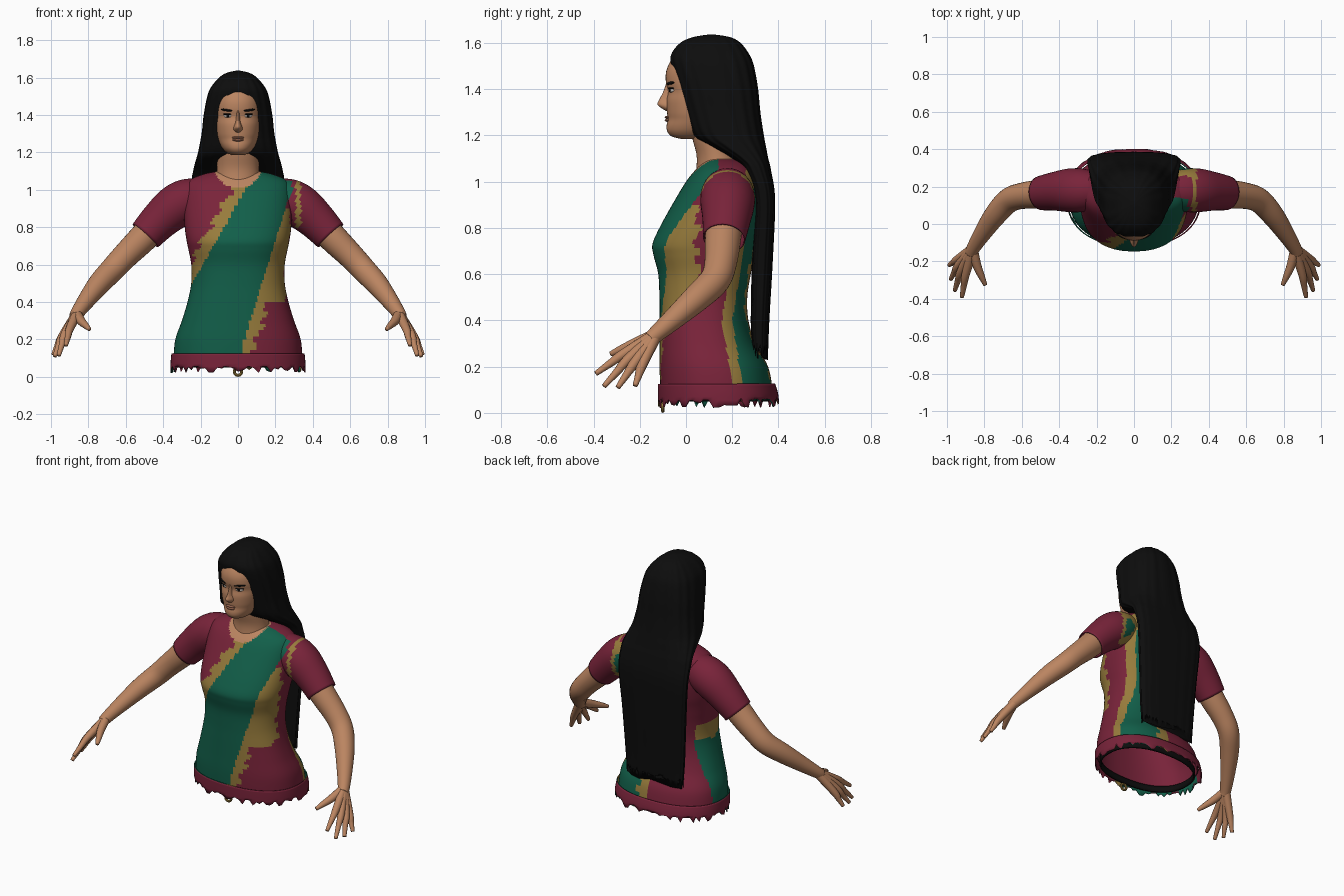
import bpy, bmesh, math, random
from mathutils import Vector

random.seed(4)
if "Cube" in bpy.data.objects:
    bpy.data.objects.remove(bpy.data.objects["Cube"])


def material(name, r, g, b):
    m = bpy.data.materials.new(name)
    m.use_nodes = True
    m.diffuse_color = (r, g, b, 1)
    bsdf = m.node_tree.nodes["Principled BSDF"]
    bsdf.inputs["Base Color"].default_value = (r, g, b, 1)
    bsdf.inputs["Roughness"].default_value = 0.8
    return m


SKIN = material("skin", .5, .235, .12)
HAIR = material("black hair", .004, .004, .004)
MAROON = material("maroon cloth", .19, .017, .042)
GREEN = material("green cloth", .006, .115, .068)
GOLD = material("gold trim", .31, .2, .045)
LIP = material("lip", .36, .15, .09)
WHITE = material("eye white", .6, .55, .5)
CLOTH = [SKIN, GREEN, GOLD, MAROON]      # maroon last, so linings become maroon


def smooth_path(keys, sub):
    """Catmull-Rom interpolation of tuples of numbers."""
    out = []
    for i in range(len(keys) - 1):
        a, b, c, d = (keys[max(0, min(len(keys) - 1, i + k))] for k in (-1, 0, 1, 2))
        for s in range(sub):
            t = s / sub
            out.append([q + t * (r - p) / 2 + t * t * (2 * p - 5 * q + 4 * r - s4) / 2
                        + t ** 3 * (3 * q - p - 3 * r + s4) / 2
                        for p, q, r, s4 in zip(a, b, c, d)])
    return out + [list(keys[-1])]


def finish(name, bm, mats, paint=None):
    bmesh.ops.recalc_face_normals(bm, faces=bm.faces)
    for f in bm.faces:
        f.smooth = True
        if paint:
            f.material_index = paint(f.calc_center_median())
    me = bpy.data.meshes.new(name)
    bm.to_mesh(me)
    bm.free()
    for m in mats:
        me.materials.append(m)
    ob = bpy.data.objects.new(name, me)
    bpy.context.collection.objects.link(ob)
    return ob


def bridge(name, rings, mats, paint=None, caps=(True, True)):
    bm = bmesh.new()
    vs = [[bm.verts.new(p) for p in ring] for ring in rings]
    n = len(vs[0])
    for a, b in zip(vs, vs[1:]):
        for i in range(n):
            bm.faces.new((a[i], a[(i + 1) % n], b[(i + 1) % n], b[i]))
    for end, on in zip((vs[0], vs[-1]), caps):
        if on:
            bm.faces.new(end)
    return finish(name, bm, mats, paint)


def loft(name, keys, mats, n=48, sub=4, power=2.3, jag=0, ripple=0, paint=None, caps=(True, True)):
    """Stack of rounded rings; each key is height, half width, front y, back y."""
    rings = []
    for z, hw, yf, yb in smooth_path(keys, sub):
        ring = []
        for i in range(n):
            a = 2 * math.pi * i / n
            c, s = math.cos(a), math.sin(a)
            k = 1 + ripple * math.sin(17 * a)
            ring.append(Vector((k * hw * math.copysign(abs(c) ** (2 / power), c),
                                (yf + yb) / 2 + k * (yb - yf) / 2 * math.copysign(abs(s) ** (2 / power), s), z)))
        rings.append(ring)
    for p in rings[0]:
        p.z += random.uniform(-jag, jag)
    return bridge(name, rings, mats, paint, caps)


def tube(name, keys, mats, side=1, n=20, sub=5, paint=None, caps=(True, True)):
    """Round limb through points with radii, mirrored by side."""
    path = smooth_path(keys, sub)
    pts = [Vector((side * p[0], p[1], p[2])) for p in path]
    rings = []
    for i, p in enumerate(pts):
        t = (pts[min(i + 1, len(pts) - 1)] - pts[max(i - 1, 0)]).normalized()
        u = t.cross(Vector((0, 1, .3))).normalized()
        v = t.cross(u)
        rings.append([p + path[i][3] * (u * math.cos(a) + v * math.sin(a))
                      for a in (2 * math.pi * k / n for k in range(n))])
    return bridge(name, rings, mats, paint, caps)


def blob(name, loc, size, mat, rot=(0, 0, 0)):
    bpy.ops.mesh.primitive_uv_sphere_add(segments=20, ring_count=12, location=loc, rotation=rot)
    ob = bpy.context.object
    ob.name, ob.scale = name, size
    ob.data.materials.append(mat)
    bpy.ops.object.shade_smooth()


def cloth_colour(c):
    """Diagonal sash with ragged gold borders, on maroon."""
    x, y, z = c
    skin, green, gold, maroon = range(4)
    jag = ((int(z * 28) * 7) % 5 - 2) * .009
    if z > 1 and (x / .125) ** 2 + ((y - .12) / .115) ** 2 < 1:
        return skin
    if z > .68 and abs(x) > .31:
        return gold if .31 < x < .335 and z > .8 else maroon
    if y < .14:
        left, right = .57 * z - .53, .315 * z - .03
        if left < x < right:
            return green
        if left - .075 + jag < x <= left:
            return gold
        wide = .07 if z < .4 else .15
        if right <= x < right + wide + jag and (x < .2 or y < .05 + jag):
            return gold
        return maroon
    if x < -.2 and y < .2:
        return green if z < .5 else gold if z < .6 else maroon
    edge = .2 + .16 * abs(z - .4)
    if x > .03 and y > edge - .045:
        return green if y > edge and x > .1 + jag else gold
    return maroon


def line_inside(ob):
    m = ob.modifiers.new("lining", 'SOLIDIFY')
    m.thickness = .006
    m.material_offset = 9


# Shirt body and ragged hem
line_inside(loft("shirt_body", [
    (.1, .345, -.11, .375), (.2, .335, -.115, .355), (.3, .3, -.115, .3), (.4, .27, -.115, .27),
    (.5, .25, -.115, .265), (.6, .25, -.12, .28), (.68, .265, -.14, .295), (.73, .275, -.145, .305),
    (.8, .285, -.115, .32), (.9, .29, -.06, .33), (1, .285, 0, .32), (1.05, .26, .04, .3),
    (1.085, .18, .075, .26), (1.1, .1, .1, .2)],
    CLOTH, n=128, sub=6, paint=cloth_colour, caps=(False, True)))
line_inside(loft("shirt_hem", [(.045, .355, -.115, .398), (.085, .354, -.116, .392), (.125, .35, -.116, .38)],
                 CLOTH, n=96, sub=3, jag=.024, paint=cloth_colour, caps=(False, False)))

# Belt and buckle under the hem
belt = loft("belt", [(.05, .325, -.1, .36), (.09, .325, -.1, .36)], [HAIR], sub=2, caps=(False, False))
belt.modifiers.new("thickness", 'SOLIDIFY').thickness = .012
bpy.ops.mesh.primitive_torus_add(location=(0, -.1, .028), rotation=(math.pi / 2, 0, 0),
                                 major_radius=.02, minor_radius=.008, major_segments=24, minor_segments=8)
bpy.context.object.name = "belt_buckle"
bpy.context.object.data.materials.append(GOLD)

# Sleeves, arms and hands
FINGERS = {
    "index": ((.9, -.27, .255), (.92, -.39, .17)),
    "middle": ((.925, -.25, .232), (.958, -.355, .115)),
    "ring": ((.94, -.222, .217), (.98, -.295, .11)),
    "little": ((.945, -.19, .207), (.988, -.22, .118))}
for side, label in ((1, "left"), (-1, "right")):
    line_inside(tube(label + "_sleeve", [
        (.2, .18, .97, .095), (.27, .18, .945, .115), (.34, .18, .905, .117), (.42, .175, .835, .104),
        (.495, .165, .755, .092)], CLOTH, side, n=40, paint=cloth_colour, caps=(True, False)))
    tube(label + "_arm", [
        (.4, .17, .86, .08), (.5, .16, .75, .078), (.6, .15, .65, .07), (.67, .125, .575, .066),
        (.74, .05, .5, .06), (.81, -.05, .41, .047), (.86, -.13, .34, .036), (.87, -.155, .32, .033)],
        [SKIN], side, n=28)
    for finger, (knuckle, tip) in FINGERS.items():
        mid = [(p + q) / 2 for p, q in zip(knuckle, tip)]
        tube(f"{label}_{finger}_finger", [
            (.86, -.13, .338, .028), (*knuckle, .022), (*mid, .0165), (*tip, .011)], [SKIN], side, n=12)
    tube(label + "_thumb", [(.86, -.14, .335, .026), (.84, -.22, .3, .024), (.815, -.28, .275, .018),
                            (.795, -.325, .255, .011)], [SKIN], side, n=12)

# Neck, head and nose
loft("neck", [(1, .125, .035, .25), (1.06, .118, .045, .24), (1.12, .112, .045, .22),
              (1.2, .11, .025, .21), (1.28, .1, .02, .2)], [SKIN], power=2)
loft("head", [
    (1.185, .03, -.02, .06), (1.195, .055, -.06, .12), (1.215, .078, -.08, .16), (1.24, .095, -.084, .19),
    (1.27, .108, -.079, .2), (1.3, .116, -.082, .2), (1.35, .122, -.084, .2), (1.39, .124, -.077, .2),
    (1.43, .124, -.087, .2), (1.48, .12, -.085, .2), (1.53, .105, -.06, .2), (1.57, .07, -.01, .17)],
    [SKIN], power=2.15)
loft("nose", [(1.305, .014, -.085, -.02), (1.318, .025, -.106, -.02), (1.335, .024, -.124, -.02),
              (1.36, .015, -.113, -.02), (1.39, .011, -.098, -.02), (1.425, .011, -.086, -.02)],
     [SKIN], n=24, power=1.8)

# Mouth, eyes and brows
blob("upper_lip", (0, -.079, 1.279), (.034, .013, .0065), LIP)
blob("lower_lip", (0, -.078, 1.266), (.029, .014, .0075), LIP)
for side, label in ((1, "left"), (-1, "right")):
    turn = side * .42
    blob(label + "_eye", (side * .055, -.062, 1.395), (.023, .009, .009), WHITE, (0, 0, turn))
    blob(label + "_iris", (side * .055, -.068, 1.395), (.0085, .006, .0085), HAIR, (0, 0, turn))
    blob(label + "_lashes", (side * .057, -.064, 1.404), (.027, .01, .004), HAIR, (0, 0, turn))
    blob(label + "_brow", (side * .06, -.067, 1.426), (.036, .009, .0065), HAIR, (0, side * -.1, turn))

# Long hair falling down the back
loft("hair", [
    (.265, .2, .285, .355), (.4, .21, .28, .36), (.66, .225, .285, .375), (.92, .245, .295, .385),
    (1.05, .245, .25, .367), (1.1, .238, .2, .355), (1.15, .226, .11, .345), (1.2, .212, .035, .335),
    (1.3, .193, -.003, .32), (1.4, .182, -.032, .31), (1.5, .163, -.062, .292), (1.55, .142, -.064, .272),
    (1.6, .1, -.025, .235), (1.625, .06, .03, .19), (1.637, .01, .1, .12)],
    [HAIR], n=120, sub=5, power=2.7, jag=.04, ripple=.012)
